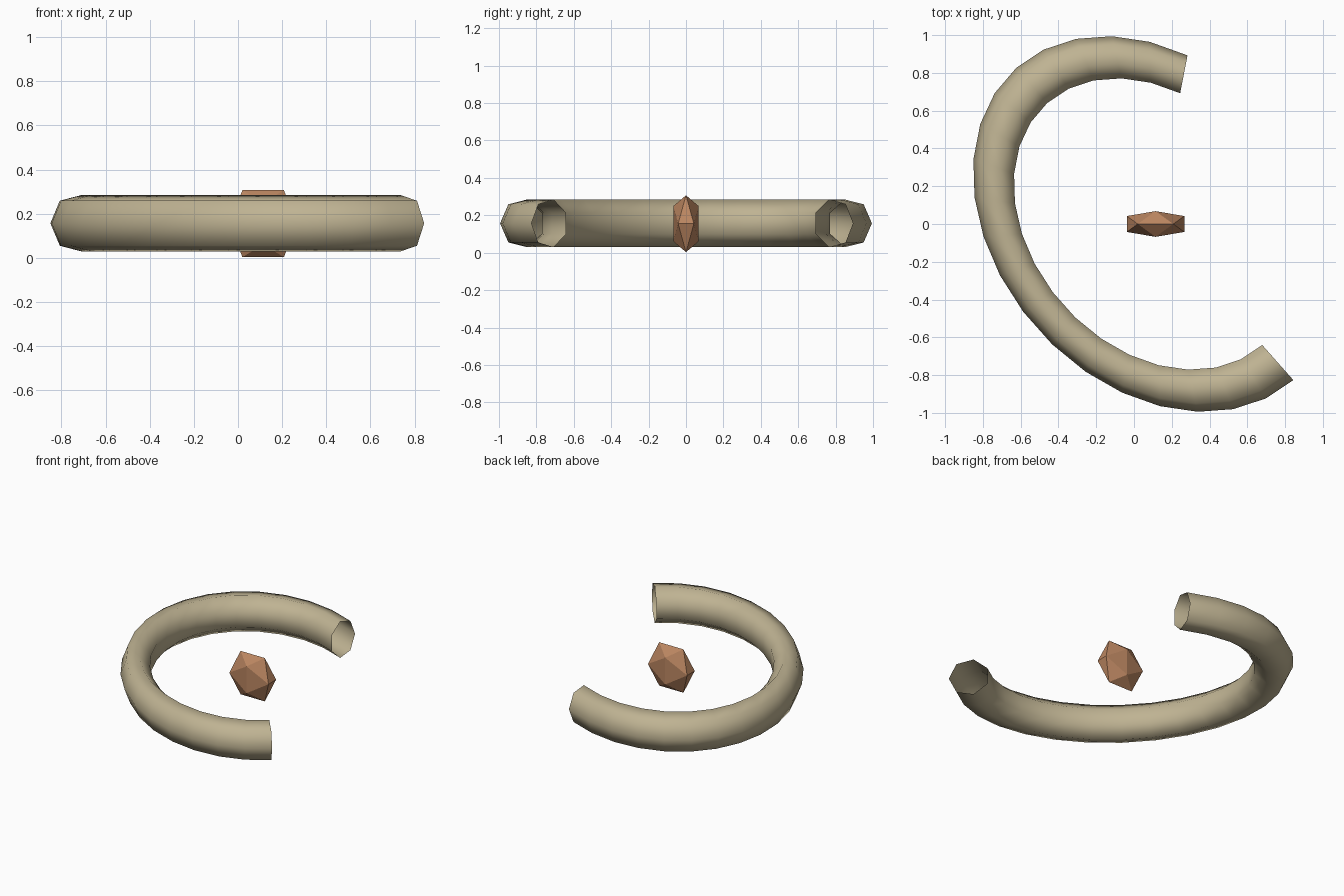
import bpy, bmesh
from math import cos, sin, pi, radians, sqrt
from mathutils import Matrix

if "Cube" in bpy.data.objects:
    bpy.data.objects.remove(bpy.data.objects["Cube"])


def material(name, rgb):
    m = bpy.data.materials.new(name)
    m.diffuse_color = (*rgb, 1)
    m.use_nodes = True
    m.node_tree.nodes["Principled BSDF"].inputs["Base Color"].default_value = m.diffuse_color
    return m


def add_object(name, bm, mat, smooth):
    bmesh.ops.recalc_face_normals(bm, faces=bm.faces)
    for f in bm.faces:
        f.smooth = smooth
    me = bpy.data.meshes.new(name)
    bm.to_mesh(me)
    bm.free()
    me.materials.append(mat)
    ob = bpy.data.objects.new(name, me)
    bpy.context.collection.objects.link(ob)
    return ob


CX, CZ = 0.11, 0.155

# Open ring: 240 degrees of a 7-sided torus tube, open ended, stretched to an ellipse
SIDES, STEPS, MINOR = 7, 20, 0.118
MAJOR = 1 - MINOR
bm = bmesh.new()
rings = []
for i in range(STEPS + 1):
    t = radians(120 + 12 * i)
    ring = []
    for j in range(SIDES):
        p = 2 * pi * j / SIDES
        d = MAJOR + MINOR * cos(p)
        ring.append(bm.verts.new((d * cos(t), d * sin(t), MINOR * sin(p))))
    rings.append(ring)
for a, b in zip(rings, rings[1:]):
    for j in range(SIDES):
        k = (j + 1) % SIDES
        bm.faces.new((a[j], b[j], b[k], a[k]))
bm.transform(Matrix.Translation((CX, 0, CZ + 0.002))
             @ Matrix.Rotation(radians(-48.4), 4, 'Z')
             @ Matrix.Diagonal((1.105, 0.834, 1.105, 1)))
# Tube walls face outwards
bmesh.ops.recalc_face_normals(bm, faces=bm.faces)
add_object("open_ring", bm, material("tan", (0.52, 0.45, 0.29)), True)

# Faceted core: flattened icosahedron from three golden rectangles
PHI = (1 + sqrt(5)) / 2
bm = bmesh.new()
for s in (-1, 1):
    for q in (-PHI, PHI):
        for co in ((s, 0, q), (q, s, 0), (0, q, s)):
            bm.verts.new(co)
bmesh.ops.convex_hull(bm, input=bm.verts)
bm.transform(Matrix.Translation((CX + 0.004, 0, CZ))
             @ Matrix.Diagonal((0.094, 0.042, 0.094, 1)))
add_object("faceted_core", bm, material("rust", (0.5, 0.24, 0.12)), False)
